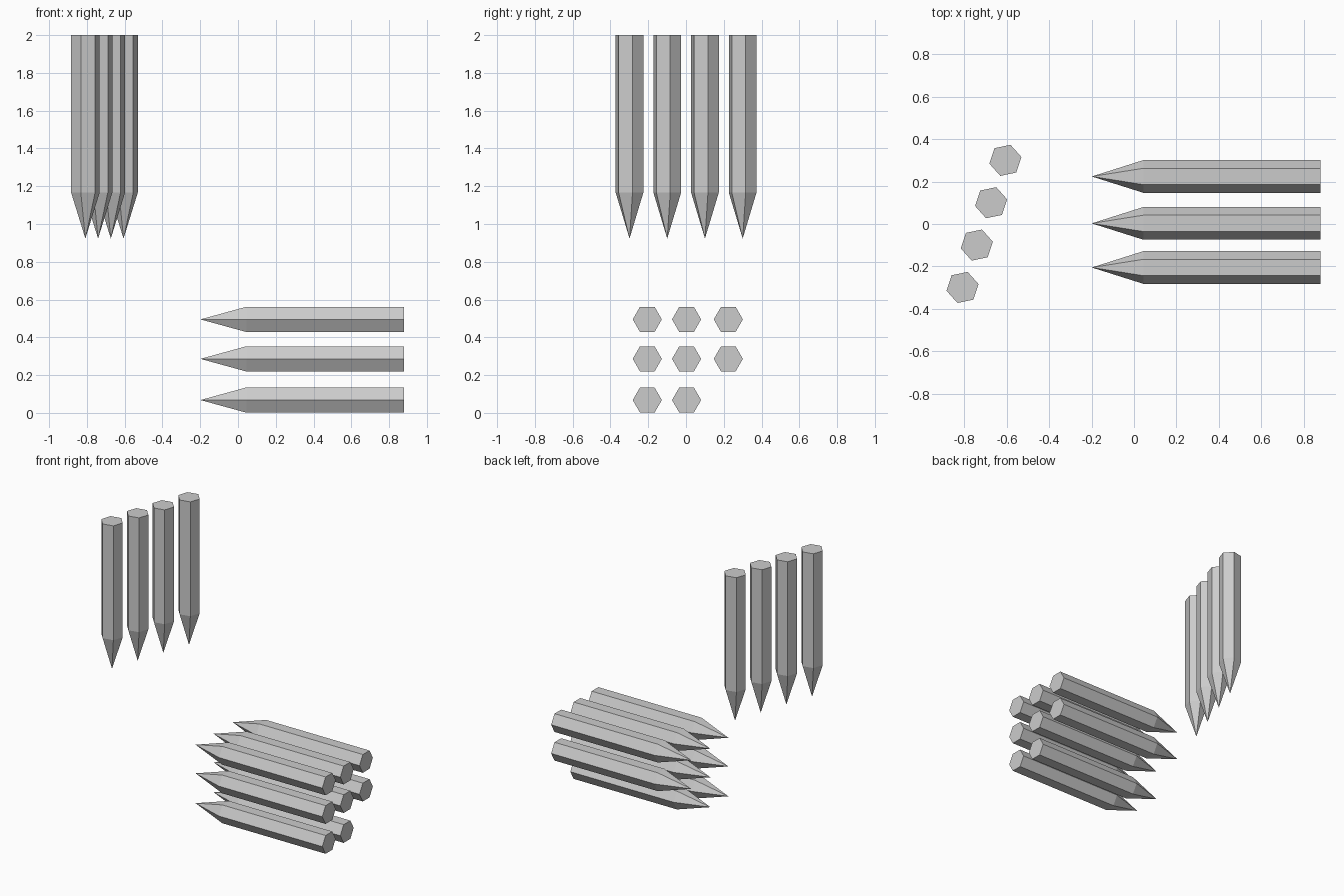
import bpy, bmesh
from math import radians, cos, sin
from mathutils import Matrix

if "Cube" in bpy.data.objects:
    bpy.data.objects.remove(bpy.data.objects["Cube"])

RADIUS = 0.077
LENGTH = 1.077
TIP = 0.243


def stake(name, matrix, turn):
    """Six-sided stake: point at the local origin, flat end along +Z."""
    bm = bmesh.new()
    tip = bm.verts.new((0, 0, 0))
    rings = []
    for z in (TIP, LENGTH):
        angles = [turn + radians(60 * i) for i in range(6)]
        rings.append([bm.verts.new((RADIUS * cos(a), RADIUS * sin(a), z)) for a in angles])
    low, high = rings
    for i in range(6):
        j = (i + 1) % 6
        bm.faces.new((tip, low[j], low[i]))
        bm.faces.new((low[i], low[j], high[j], high[i]))
    bm.faces.new(high)
    bmesh.ops.recalc_face_normals(bm, faces=bm.faces)
    mesh = bpy.data.meshes.new(name)
    bm.to_mesh(mesh)
    bm.free()
    obj = bpy.data.objects.new(name, mesh)
    obj.matrix_world = matrix
    bpy.context.collection.objects.link(obj)


# Slanted row of four upright stakes, points down
for i in range(4):
    t = i / 3
    pos = (-0.808 + 0.202 * t, -0.299 + 0.599 * t, 2 - LENGTH)
    stake(f"upright_stake_{i + 1}", Matrix.Translation(pos), radians(11.8))

# Stack of eight lying stakes, points towards -x, one bottom corner empty
lay_down = Matrix.Rotation(radians(90), 4, 'Y')
for row, z in enumerate((0.068, 0.286, 0.495)):
    for col, y in enumerate((-0.205, 0.003, 0.224)):
        if row == 0 and col == 2:
            continue
        pos = Matrix.Translation((-0.199, y, z))
        stake(f"lying_stake_{row + 1}_{col + 1}", pos @ lay_down, radians(90))
